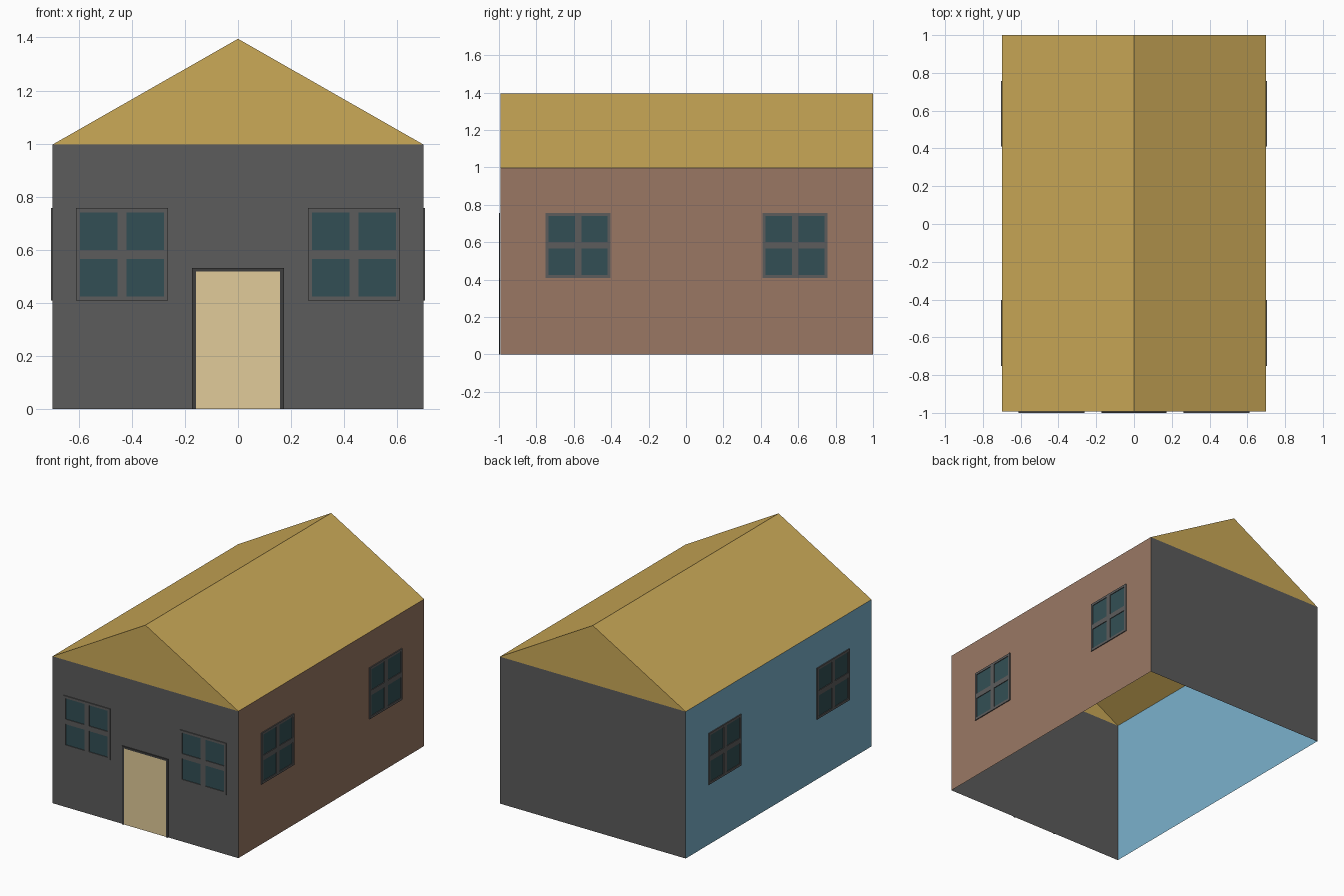
import bpy, bmesh
from math import pi
from mathutils import Matrix

if "Cube" in bpy.data.objects:
    bpy.data.objects.remove(bpy.data.objects["Cube"])

HX, HY, CY = 0.698, 0.9965, 0.0035      # wall half sizes and y centre
WALL_Z, RIDGE_Z = 0.997, 1.395
DEPTH = 0.0065                          # how far frames stand off the wall


def material(name, r, g, b):
    m = bpy.data.materials.new(name)
    m.diffuse_color = [(c / 255) ** 2.2 for c in (r, g, b)] + [1]
    m.use_nodes = True
    m.node_tree.nodes["Principled BSDF"].inputs["Base Color"].default_value = m.diffuse_color
    return m


GREY = material("wall_grey", 92, 92, 92)
BROWN = material("wall_brown", 152, 119, 100)
BLUE = material("wall_blue", 122, 176, 203)
GOLD = material("roof_gold", 202, 168, 88)
GLASS = material("glass", 54, 80, 85)
DOOR = material("door_cream", 224, 202, 152)
TRIM = material("door_trim", 64, 64, 64)


def finish(name, bm, mat, matrix=Matrix()):
    bm.transform(matrix)
    me = bpy.data.meshes.new(name)
    bm.to_mesh(me)
    bm.free()
    me.materials.append(mat)
    ob = bpy.data.objects.new(name, me)
    bpy.context.collection.objects.link(ob)
    return ob


def rect(bm, u0, u1, v0, v1, d=0.0):
    pts = ((u0, v0), (u1, v0), (u1, v1), (u0, v1))
    return bm.faces.new([bm.verts.new((u, -d, v)) for u, v in pts])


def on_wall(angle, dist):
    """Local front-facing panel -> world position on a wall."""
    return (Matrix.Translation((0, CY, 0)) @ Matrix.Rotation(angle, 4, 'Z')
            @ Matrix.Translation((0, -dist, 0)))


def opening(name, us, vs, holes, place, frame_mat, fill_mat):
    """Frame with gaps at the given grid cells, plus recessed panels in them."""
    frame, fill = bmesh.new(), bmesh.new()
    for i in range(len(us) - 1):
        for j in range(len(vs) - 1):
            cell = (us[i], us[i + 1], vs[j], vs[j + 1])
            if (i, j) in holes:
                rect(fill, *cell, 0.002)
            else:
                rect(frame, *cell, 0.0004)
    bmesh.ops.remove_doubles(frame, verts=frame.verts[:], dist=1e-5)
    ext = bmesh.ops.extrude_face_region(frame, geom=frame.faces[:], use_keep_orig=True)
    verts = [e for e in ext["geom"] if isinstance(e, bmesh.types.BMVert)]
    bmesh.ops.translate(frame, verts=verts, vec=(0, 0.0004 - DEPTH, 0))
    bmesh.ops.recalc_face_normals(frame, faces=frame.faces[:])
    finish(name + "_frame", frame, frame_mat, place)
    finish(name + "_panel", fill, fill_mat, place)


# Four single-sheet walls, open underneath
sides = {
    "front": (0, HY, HX, GREY),
    "right": (pi / 2, HX, HY, BROWN),
    "back": (pi, HY, HX, GREY),
    "left": (-pi / 2, HX, HY, BLUE),
}
for name, (angle, dist, half, mat) in sides.items():
    bm = bmesh.new()
    rect(bm, -half, half, 0, WALL_Z)
    finish(name + "_wall", bm, mat, on_wall(angle, dist))

# Gabled roof, open towards the room
bm = bmesh.new()
f, b = ([bm.verts.new((x, y, z)) for x, z in
         ((-HX, WALL_Z), (HX, WALL_Z), (0, RIDGE_Z))] for y in (CY - HY, CY + HY))
bm.faces.new(f)
bm.faces.new(b[::-1])
bm.faces.new((f[1], b[1], b[2], f[2]))
bm.faces.new((b[0], f[0], f[2], b[2]))
finish("roof", bm, GOLD)

# Two four-pane windows on front, right and left
bars = (-0.174, -0.158, -0.017, 0.017, 0.158, 0.174)
panes = {(1, 1), (1, 3), (3, 1), (3, 3)}
for side, offset in (("front", 0.437), ("right", 0.58), ("left", 0.58)):
    angle, dist = sides[side][:2]
    for k, s in enumerate((-1, 1)):
        opening(f"{side}_window_{k + 1}", [s * offset + c for c in bars],
                [0.583 + c for c in bars], panes, on_wall(angle, dist), GREY, GLASS)

# Front door
opening("door", (-0.173, -0.158, 0.158, 0.173), (0, 0.518, 0.532), {(1, 0)},
        on_wall(0, HY), TRIM, DOOR)
